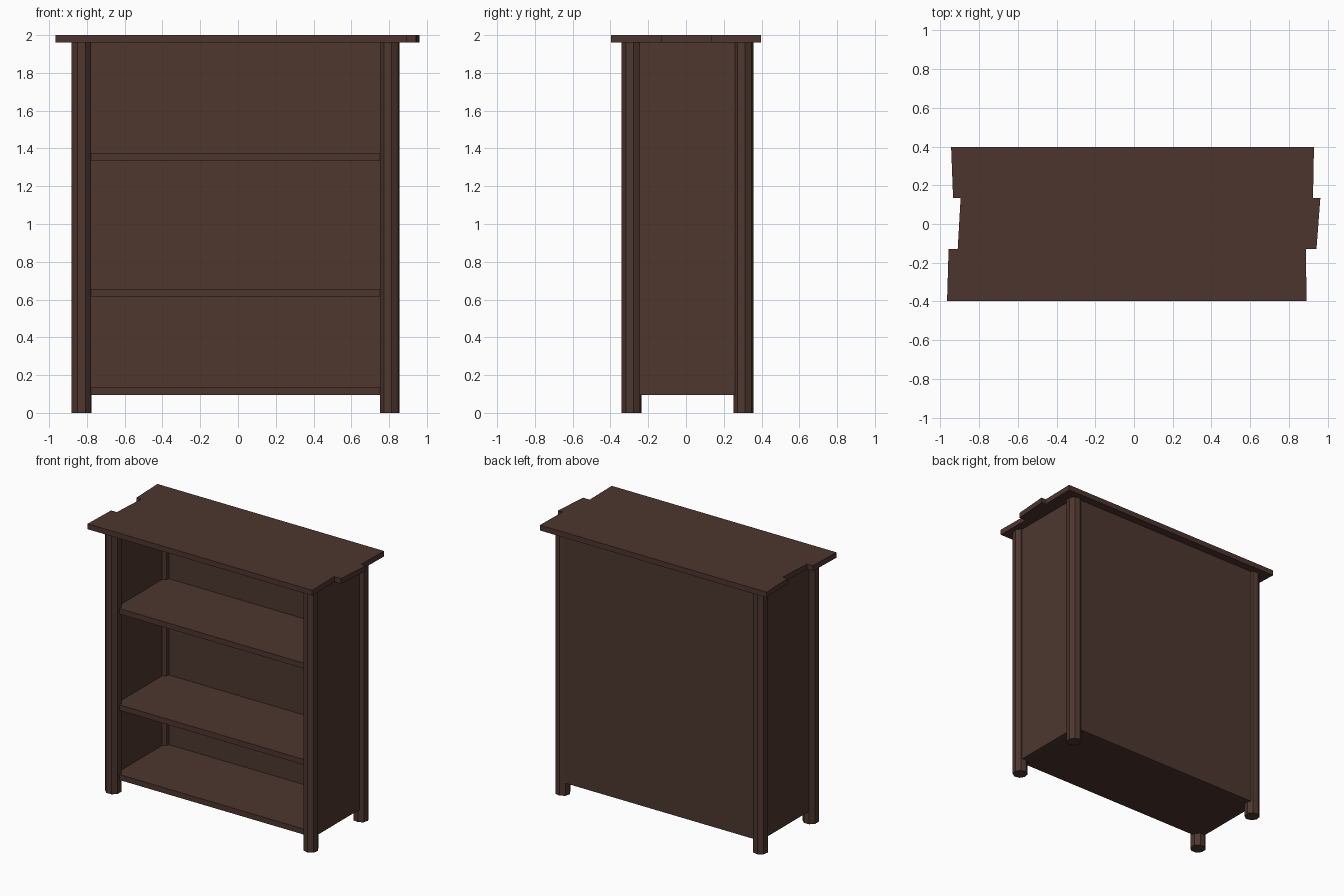
import bpy, bmesh, math
from mathutils import Matrix

if "Cube" in bpy.data.objects:
    bpy.data.objects.remove(bpy.data.objects["Cube"])


def material(name, color):
    m = bpy.data.materials.new(name)
    m.diffuse_color = (*color, 1)
    m.use_nodes = True
    m.node_tree.nodes["Principled BSDF"].inputs["Base Color"].default_value = m.diffuse_color
    return m


wood = material("dark brown wood", (0.074, 0.038, 0.028))
board = material("reddish brown wood", (0.074, 0.036, 0.028))


def finish(name, bm, mat):
    bmesh.ops.recalc_face_normals(bm, faces=bm.faces)
    me = bpy.data.meshes.new(name)
    bm.to_mesh(me)
    bm.free()
    me.materials.append(mat)
    ob = bpy.data.objects.new(name, me)
    bpy.context.collection.objects.link(ob)
    return ob


def box(name, x0, x1, y0, y1, z0, z1, mat):
    bm = bmesh.new()
    bmesh.ops.create_cube(bm, size=1)
    for v in bm.verts:
        v.co.x = x1 if v.co.x > 0 else x0
        v.co.y = y1 if v.co.y > 0 else y0
        v.co.z = z1 if v.co.z > 0 else z0
    return finish(name, bm, mat)


XL, XR, YF, YB = -0.829, 0.804, -0.288, 0.304   # post centres
BASE, TOP = 0.095, 1.96

# Four eight-sided corner posts
for name, x, y, r, turn in (("front_left_post", XL, YF, 0.056, 22.5),
                            ("back_left_post", XL, YB, 0.054, 12),
                            ("front_right_post", XR, YF, 0.053, 10),
                            ("back_right_post", XR, YB, 0.053, 10)):
    bm = bmesh.new()
    m = Matrix.Translation((x, y, TOP / 2)) @ Matrix.Rotation(math.radians(turn), 4, 'Z')
    bmesh.ops.create_cone(bm, cap_ends=True, segments=8, radius1=r, radius2=r,
                          depth=TOP, matrix=m)
    finish(name, bm, wood)

# Side and back panels
for name, x in (("left_panel", XL), ("right_panel", XR)):
    box(name, x - 0.02, x + 0.02, YF, YB, BASE, TOP, wood)
box("back_panel", XL, XR, 0.297, 0.337, BASE, TOP, wood)

# Shelves
for name, z in (("bottom_shelf", BASE), ("middle_shelf", 0.615), ("upper_shelf", 1.334)):
    box(name, XL, XR, -0.287, 0.30, z, z + 0.041, board)

# Top: three uneven planks (y0, y1, left at y0, left at y1, right at y0, right at y1)
planks = (("front", -0.397, -0.13, -0.965, -0.957, 0.891, 0.887),
          ("middle", -0.13, 0.135, -0.91, -0.895, 0.942, 0.962),
          ("back", 0.135, 0.397, -0.934, -0.944, 0.924, 0.929))
for name, y0, y1, l0, l1, r0, r1 in planks:
    bm = bmesh.new()
    face = bm.faces.new([bm.verts.new((x, y, TOP)) for x, y in
                         ((l0, y0), (r0, y0), (r1, y1), (l1, y1))])
    ext = bmesh.ops.extrude_face_region(bm, geom=[face])
    for v in ext["geom"]:
        if isinstance(v, bmesh.types.BMVert):
            v.co.z = 2.0
    finish(name + "_top_plank", bm, board)
